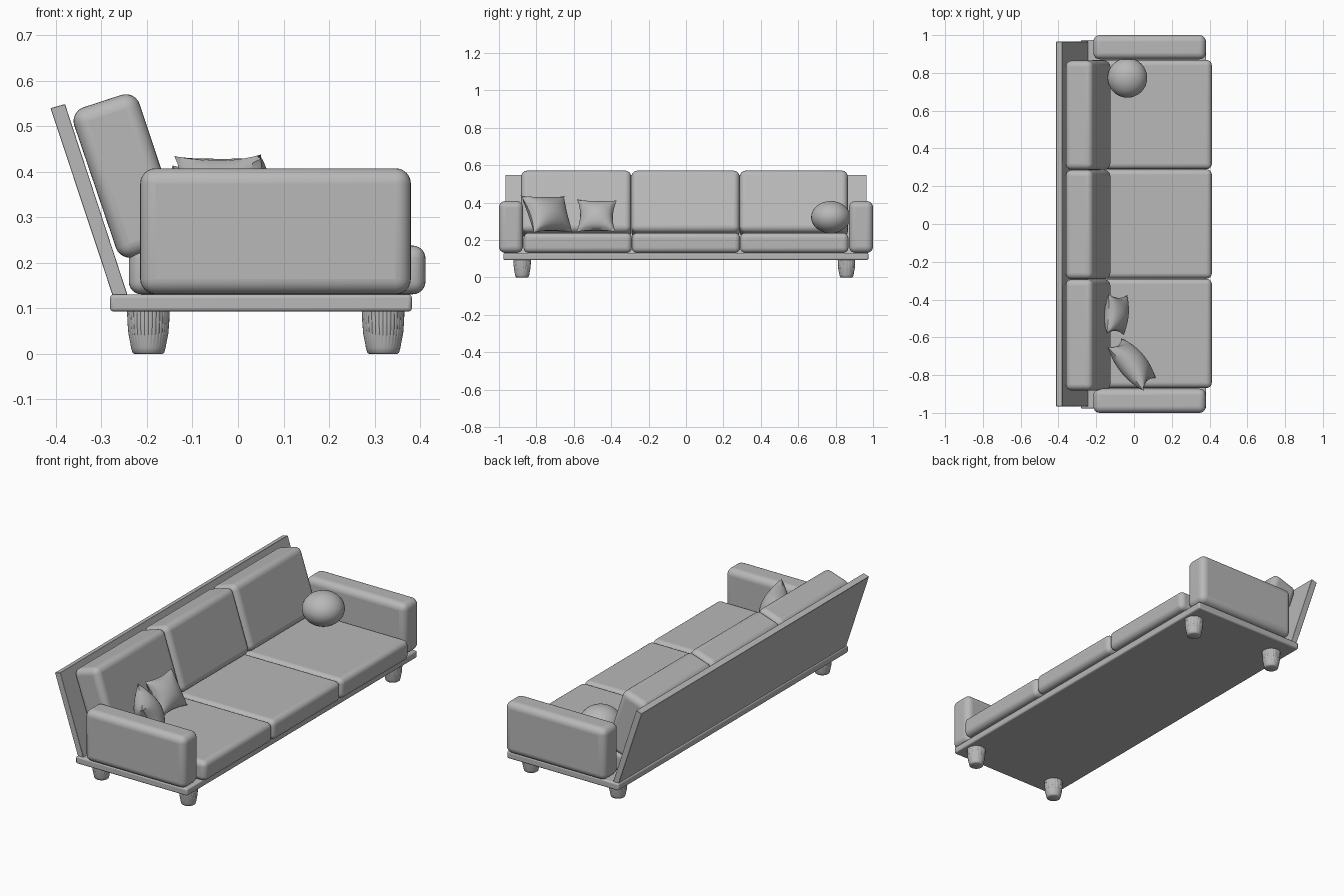
import bpy, bmesh, math
from mathutils import Vector

if "Cube" in bpy.data.objects:
    bpy.data.objects.remove(bpy.data.objects["Cube"])

fabric = bpy.data.materials.new("mid_grey")
fabric.diffuse_color = (0.48, 0.48, 0.48, 1)
fabric.use_nodes = True
fabric.node_tree.nodes["Principled BSDF"].inputs["Base Color"].default_value = fabric.diffuse_color


def finish(name, bm, bevel=0, segs=4):
    bmesh.ops.recalc_face_normals(bm, faces=bm.faces)
    me = bpy.data.meshes.new(name)
    bm.to_mesh(me)
    bm.free()
    me.materials.append(fabric)
    ob = bpy.data.objects.new(name, me)
    bpy.context.collection.objects.link(ob)
    bpy.context.view_layer.objects.active = ob
    ob.select_set(True)
    if bevel:
        m = ob.modifiers.new("round", 'BEVEL')
        m.width, m.segments, m.limit_method = bevel, segs, 'NONE'
    bpy.ops.object.shade_smooth_by_angle(angle=math.radians(40))
    ob.select_set(False)
    return ob


def prism(name, profile, y0, y1, bevel, segs=4):
    """Extrude an (x, z) outline along y."""
    bm = bmesh.new()
    f = bm.faces.new([bm.verts.new((x, y0, z)) for x, z in profile])
    ext = bmesh.ops.extrude_face_region(bm, geom=[f])
    bmesh.ops.translate(bm, vec=(0, y1 - y0, 0),
                        verts=[v for v in ext['geom'] if isinstance(v, bmesh.types.BMVert)])
    return finish(name, bm, bevel, segs)


def rect(x0, x1, z0, z1):
    return [(x0, z0), (x1, z0), (x1, z1), (x0, z1)]


def pillow(name, corners, thick, n=20):
    """Stuffed square between four corners, with pinched edges."""
    a, b, c, d = map(Vector, corners)
    mid = (a + b + c + d) / 4
    eu, ev = (b + c - a - d) / 4, (c + d - a - b) / 4
    normal = eu.cross(ev).normalized()
    bm = bmesh.new()
    for side in (1, -1):
        grid = []
        for i in range(n + 1):
            row = []
            for j in range(n + 1):
                u, v = 2 * i / n - 1, 2 * j / n - 1
                p = (a * (1 - u) * (1 - v) + b * (1 + u) * (1 - v)
                     + c * (1 + u) * (1 + v) + d * (1 - u) * (1 + v)) / 4
                p -= eu * u * 0.16 * (1 - v * v) + ev * v * 0.12 * (1 - u * u)
                h = max(0, (1 - u * u) * (1 - v * v)) ** 0.5
                row.append(bm.verts.new(p + normal * side * thick * h))
            grid.append(row)
        for i in range(n):
            for j in range(n):
                bm.faces.new((grid[i][j], grid[i+1][j], grid[i+1][j+1], grid[i][j+1]))
    bmesh.ops.remove_doubles(bm, verts=bm.verts, dist=1e-5)
    return finish(name, bm)


def leg(name, x, y):
    """Tapered round foot with fine vertical flutes."""
    prof = [(0.031, 0), (0.035, 0.003), (0.038, 0.014), (0.040, 0.025), (0.044, 0.045),
            (0.046, 0.07), (0.047, 0.1)]
    n = 128
    bm = bmesh.new()
    rings = []
    for k, (r, z) in enumerate(prof):
        flute = 0.001 if k >= 3 else 0
        ring = []
        for i in range(n):
            t = 2 * math.pi * i / n
            rr = r - (flute if i % 4 == 0 else 0)
            ring.append(bm.verts.new((x + rr * math.cos(t), y + rr * math.sin(t), z)))
        rings.append(ring)
    for lo, hi in zip(rings, rings[1:]):
        for i in range(n):
            j = (i + 1) % n
            bm.faces.new((lo[i], lo[j], hi[j], hi[i]))
    bm.faces.new(rings[0])
    bm.faces.new(rings[-1])
    return finish(name, bm)


# Base board and leaning back panel
prism("base_board", rect(-0.281, 0.382, 0.093, 0.131), -0.977, 0.975, 0.008, 3)
prism("back_panel", [(-0.276, 0.13), (-0.243, 0.13), (-0.38, 0.549), (-0.412, 0.54)],
      -0.965, 0.965, 0.001, 1)

# Arms and feet
for s, side in ((-1, "right"), (1, "left")):
    y0, y1 = sorted((s * 0.872, s * 1.0))
    prism(side + "_arm", rect(-0.215, 0.38, 0.131, 0.408), y0, y1, 0.034, 6)
    for x, end in ((-0.197, "back"), (0.319, "front")):
        leg(f"{end}_{side}_leg", x, s * 0.867 - 0.009)

# Three seat cushions and three back cushions
for i in (-1, 0, 1):
    y0, y1 = i * 0.579 - 0.289, i * 0.579 + 0.289
    prism(f"seat_cushion_{i + 2}", rect(-0.24, 0.412, 0.131, 0.238), y0, y1, 0.028, 6)
    prism(f"back_cushion_{i + 2}",
          [(-0.258, 0.203), (-0.117, 0.25), (-0.226, 0.579), (-0.37, 0.532)],
          y0 - (0.013 if i < 0 else 0.003), y1 - 0.003, 0.032, 6)

# Round pillow
bm = bmesh.new()
bmesh.ops.create_uvsphere(bm, u_segments=32, v_segments=20, radius=1)
bmesh.ops.scale(bm, vec=(0.105, 0.105, 0.086), verts=bm.verts)
bmesh.ops.translate(bm, vec=(-0.035, 0.774, 0.322), verts=bm.verts)
finish("round_pillow", bm)

# Square throw pillows leaning on the back
pillow("large_throw_pillow", [(0.115, -0.815, 0.24), (-0.065, -0.605, 0.24),
                              (-0.14, -0.65, 0.435), (0.05, -0.885, 0.438)], 0.07)
pillow("small_throw_pillow", [(-0.055, -0.586, 0.243), (-0.035, -0.378, 0.243),
                              (-0.135, -0.37, 0.412), (-0.145, -0.58, 0.416)], 0.056)
